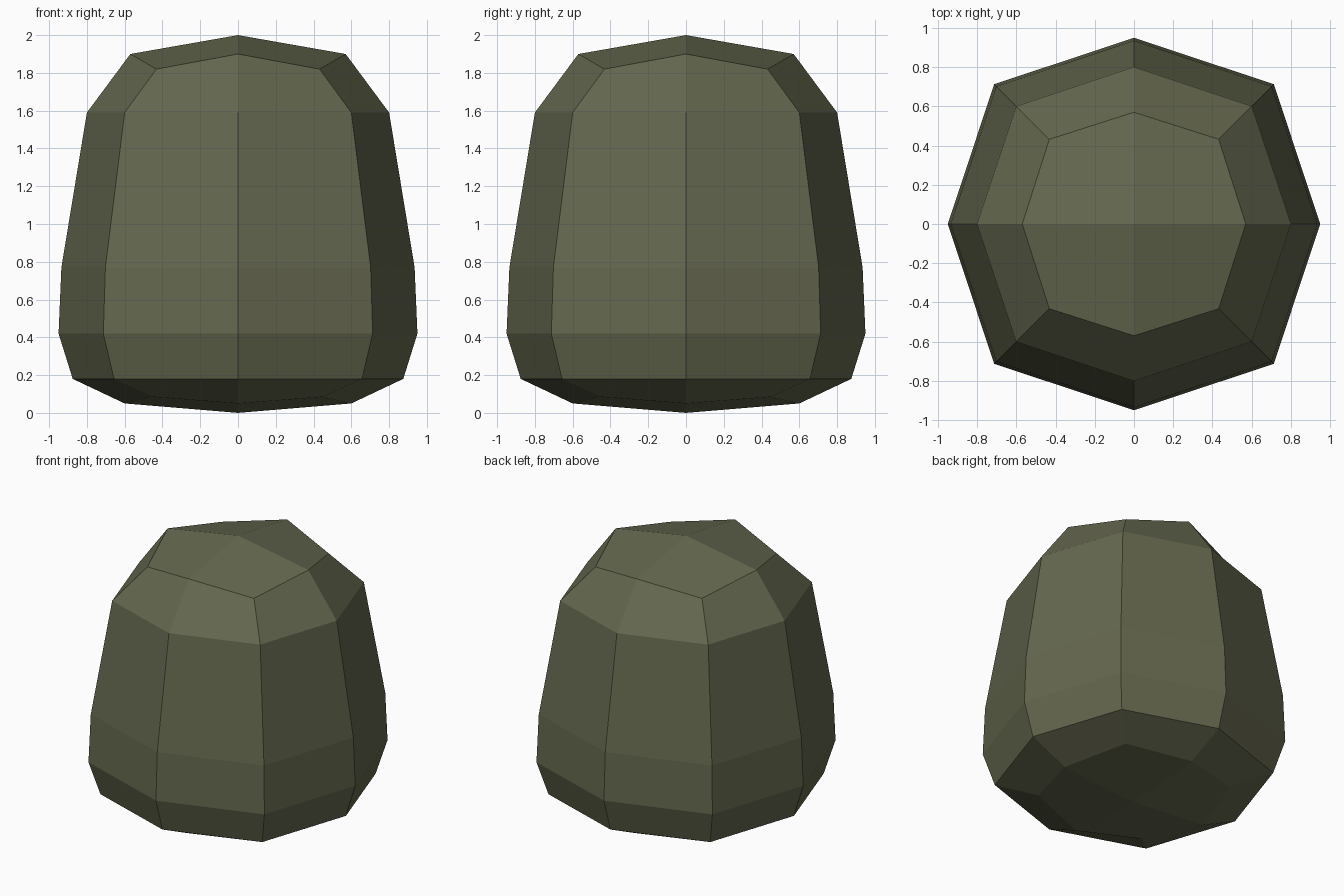
import bpy, bmesh, math

if "Cube" in bpy.data.objects:
    bpy.data.objects.remove(bpy.data.objects["Cube"])

# Single stone-olive material
mat = bpy.data.materials.new("dull olive")
mat.diffuse_color = (0.127, 0.136, 0.076, 1.0)
mat.use_nodes = True
mat.node_tree.nodes["Principled BSDF"].inputs["Base Color"].default_value = mat.diffuse_color

# Profile rings: (half width at side middles, height there, half width at corners, height there)
RINGS = [
    (0.60, 0.05, 0.45, 0.085),
    (0.875, 0.18, 0.656, 0.18),
    (0.95, 0.42, 0.713, 0.42),
    (0.935, 0.77, 0.702, 0.77),
    (0.80, 1.59, 0.60, 1.59),
    (0.57, 1.90, 0.432, 1.82),
]

bm = bmesh.new()


def add_ring(mid, z_mid, corner, z_corner):
    """Eight-sided ring alternating side middles and corners."""
    ring = []
    for i in range(8):
        a = i * math.pi / 4
        r, z = (corner * math.sqrt(2), z_corner) if i % 2 else (mid, z_mid)
        ring.append(bm.verts.new((r * math.cos(a), r * math.sin(a), z)))
    return ring


def add_cap(ring, z):
    """Four quads meeting at a central point."""
    c = bm.verts.new((0, 0, z))
    for i in range(0, 8, 2):
        bm.faces.new((c, ring[i], ring[i + 1], ring[(i + 2) % 8]))


# Body walls
rings = [add_ring(*r) for r in RINGS]
for lo, hi in zip(rings, rings[1:]):
    for i in range(8):
        j = (i + 1) % 8
        bm.faces.new((lo[i], lo[j], hi[j], hi[i]))

# Shallow domed bottom and top
add_cap(rings[0], 0.0)
add_cap(rings[-1], 2.0)
bmesh.ops.recalc_face_normals(bm, faces=bm.faces)

mesh = bpy.data.meshes.new("boulder")
bm.to_mesh(mesh)
bm.free()
mesh.materials.append(mat)
boulder = bpy.data.objects.new("boulder", mesh)
bpy.context.collection.objects.link(boulder)
